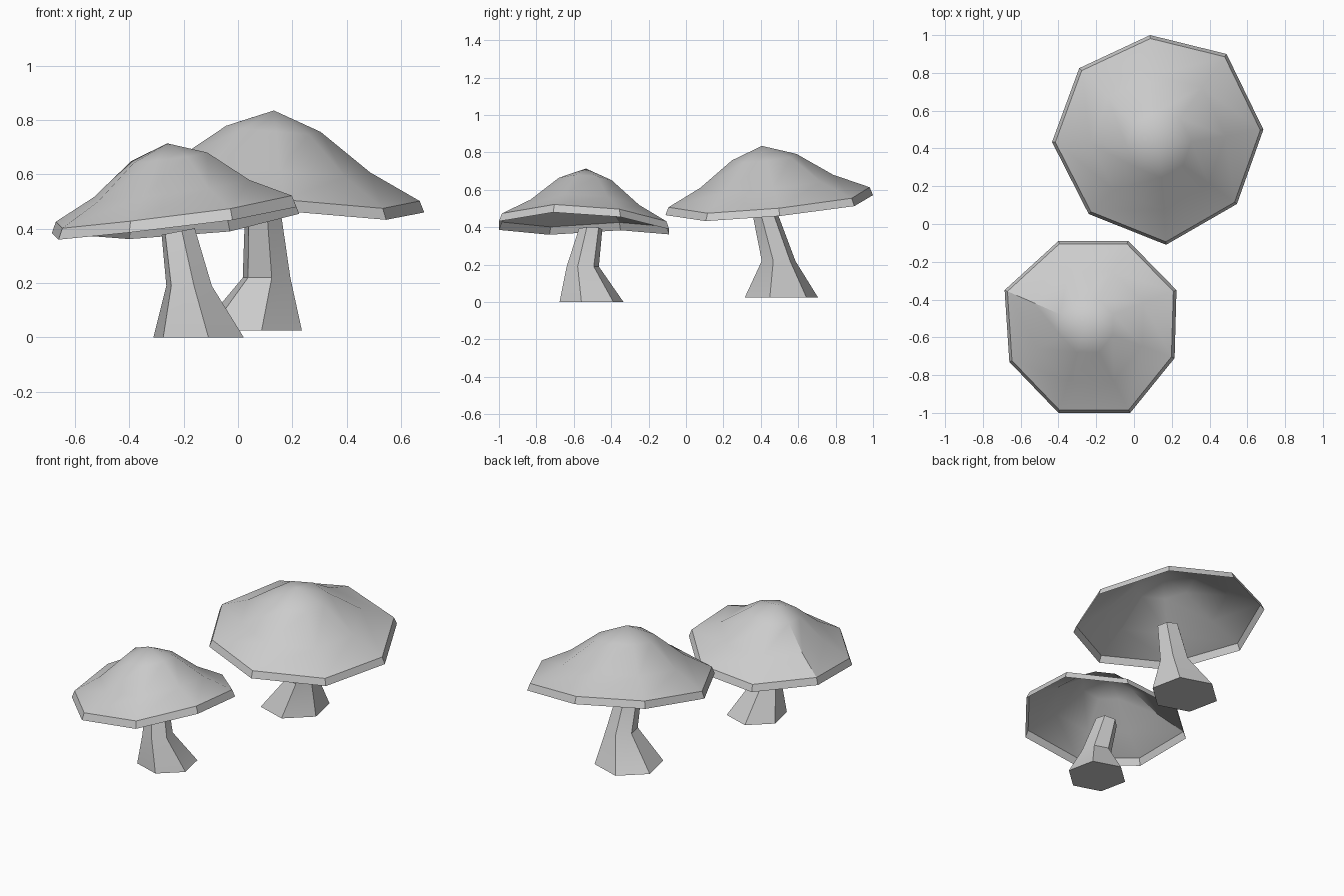
import bpy, bmesh
from math import cos, sin, radians
from mathutils import Vector

cube = bpy.data.objects.get("Cube")
if cube:
    bpy.data.objects.remove(cube)

grey = bpy.data.materials.new("plain_grey")
grey.use_nodes = True
colour = (0.6, 0.6, 0.6, 1)
grey.diffuse_color = colour
grey.node_tree.nodes["Principled BSDF"].inputs["Base Color"].default_value = colour


def loft(name, rings, apex=None, lids=False, angle=30):
    """Bridge rings of points, optionally closing to an apex or with lids."""
    bm = bmesh.new()
    loops = [[bm.verts.new(p) for p in ring] for ring in rings]
    n = len(rings[0])
    for low, high in zip(loops, loops[1:]):
        for i in range(n):
            j = (i + 1) % n
            bm.faces.new((low[i], low[j], high[j], high[i]))
    if apex:
        tip = bm.verts.new(apex)
        for i in range(n):
            bm.faces.new((loops[-1][i], loops[-1][(i + 1) % n], tip))
    if lids:
        bm.faces.new(loops[0][::-1])
        bm.faces.new(loops[-1])
    mesh = bpy.data.meshes.new(name)
    bm.to_mesh(mesh)
    bm.free()
    mesh.materials.append(grey)
    obj = bpy.data.objects.new(name, mesh)
    bpy.context.collection.objects.link(obj)
    bpy.ops.object.select_all(action="DESELECT")
    obj.select_set(True)
    bpy.context.view_layer.objects.active = obj
    bpy.ops.object.shade_smooth_by_angle(angle=radians(angle))


def cap(name, apex, rim):
    """Hollow eight-sided cap: outward lip, two bulged rings, apex."""
    apex = Vector(apex)
    outer = [Vector(p) for p in rim]
    lip = [p + (apex - p).normalized() * 0.02 for p in outer]
    for p, q in zip(lip, outer):
        p.z = q.z + 0.042
    rings = [outer, lip]
    for t, bulge in ((0.66, -0.008), (0.32, 0.028)):
        rings.append([apex.lerp(p, t) + Vector((0, 0, bulge)) for p in lip])
    loft(name, rings, apex)


def stem(name, sections, tilt):
    """Bent six-sided stem; each section is x, y, z, radius."""
    rings = []
    for k, (x, y, z, r) in enumerate(sections):
        lean = tilt if k == len(sections) - 1 else 0
        ring = []
        for i in range(6):
            a = radians(60 * i - 18)
            ring.append((x + r * cos(a), y + r * sin(a), z + lean * r * cos(a)))
        rings.append(ring)
    loft(name, rings, lids=True, angle=25)


# Small front mushroom
cap("small_cap", (-0.26, -0.535, 0.714), [
    (0.215, -0.71, 0.48), (0.225, -0.35, 0.455), (-0.03, -0.09, 0.39),
    (-0.40, -0.09, 0.362), (-0.685, -0.35, 0.384), (-0.66, -0.73, 0.36),
    (-0.40, -1.0, 0.386), (-0.02, -1.0, 0.432)])
stem("small_stem", [(-0.145, -0.505, 0, 0.175), (-0.18, -0.552, 0.19, 0.088),
                    (-0.22, -0.51, 0.39, 0.064)], 0.2)

# Large rear mushroom
cap("large_cap", (0.132, 0.406, 0.835), [
    (0.17, -0.11, 0.465), (0.545, 0.106, 0.433), (0.685, 0.50, 0.46),
    (0.49, 0.90, 0.513), (0.085, 1.0, 0.572), (-0.29, 0.825, 0.575),
    (-0.434, 0.434, 0.53), (-0.24, 0.053, 0.495)])
stem("large_stem", [(0.045, 0.51, 0.025, 0.2), (0.105, 0.495, 0.22, 0.092),
                    (0.09, 0.415, 0.5, 0.066)], -0.1)
